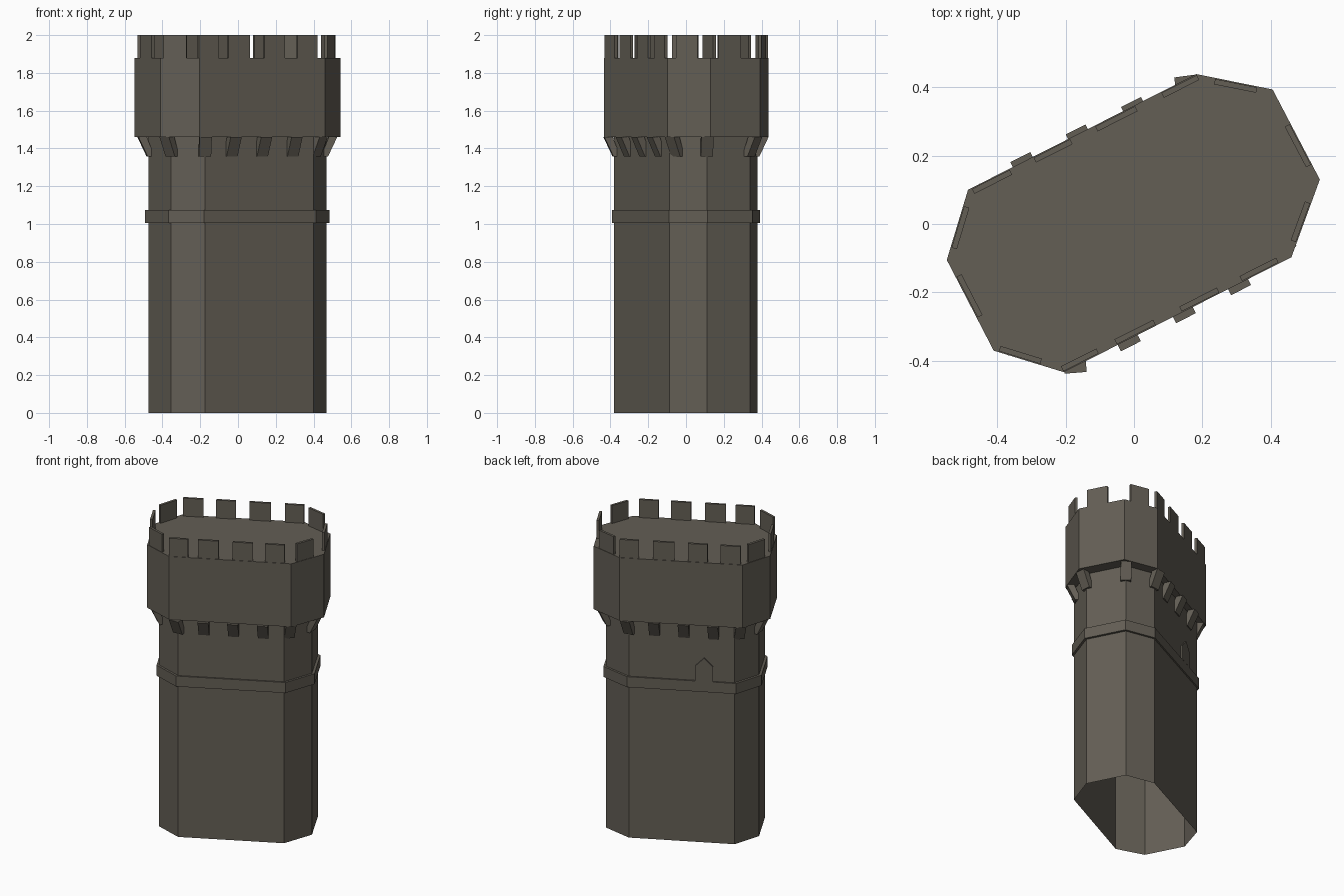
import bpy
import bmesh
from mathutils import Vector

old = bpy.data.objects.get("Cube")
if old:
    bpy.data.objects.remove(old, do_unlink=True)

stone = bpy.data.materials.new("grey_brown_stone")
stone.use_nodes = True
colour = (0.125, 0.112, 0.09, 1)
stone.diffuse_color = colour
bsdf = stone.node_tree.nodes["Principled BSDF"]
bsdf.inputs["Base Color"].default_value = colour
bsdf.inputs["Roughness"].default_value = 0.9


def finish(name, bm):
    bmesh.ops.recalc_face_normals(bm, faces=bm.faces)
    mesh = bpy.data.meshes.new(name)
    bm.to_mesh(mesh)
    bm.free()
    mesh.materials.append(stone)
    obj = bpy.data.objects.new(name, mesh)
    bpy.context.scene.collection.objects.link(obj)
    return obj


def loft(name, rings, caps=True, closed=False):
    """Bridge equal-length rings of points, optionally capped or looped."""
    bm = bmesh.new()
    loops = [[bm.verts.new(p) for p in ring] for ring in rings]
    pairs = list(zip(loops, loops[1:]))
    if closed:
        pairs.append((loops[-1], loops[0]))
    for a, b in pairs:
        for i in range(len(a)):
            j = (i + 1) % len(a)
            bm.faces.new((a[i], a[j], b[j], b[i]))
    if caps and not closed:
        bm.faces.new(loops[0])
        bm.faces.new(loops[-1])
    return finish(name, bm)


def ring(points, z, scale=1.0):
    return [Vector((p.x * scale, p.y * scale, z)) for p in points]


def outward(a, b):
    d = (b - a).normalized()
    return Vector((d.y, -d.x))


# Eight-sided footprints, counter-clockwise from the front-left corner
body = [Vector(p) for p in (
    (-0.175, -0.38), (0.40, -0.087), (0.468, 0.11), (0.35, 0.34),
    (0.157, 0.378), (-0.42, 0.09), (-0.475, -0.09), (-0.355, -0.322))]
head = [Vector(p) for p in (
    (-0.205, -0.433), (0.46, -0.097), (0.543, 0.13), (0.405, 0.393),
    (0.182, 0.438), (-0.485, 0.10), (-0.547, -0.105), (-0.41, -0.37))]

HEAD_Z, DECK_Z, TOP_Z = 1.46, 1.88, 2.0

# Main shaft, open underneath
loft("tower_body", [ring(body, 0), ring(body, HEAD_Z)], caps=False)

# String course around the shaft
loft("stone_band", [ring(body, 1.005), ring(body, 1.005, 1.034),
                    ring(body, 1.075, 1.034), ring(body, 1.075)], closed=True)

# Overhanging head with a flat deck
loft("tower_head", [ring(head, HEAD_Z), ring(head, DECK_Z)])

# Thin battlements: start and end fractions along each wall
battlements = [
    [(0, .155), (.235, .405), (.52, .685), (.785, .945)],
    [(.19, .69)],
    [(.17, .62)],
    [(.2, .75)],
    [(0, .155), (.27, .445), (.555, .715), (.82, .985)],
    [(.23, .82)],
    [(.19, .64)],
    [(.07, .66)],
]
for side, spans in enumerate(battlements):
    a, b = head[side], head[(side + 1) % 8]
    n = outward(a, b)
    for k, (s, e) in enumerate(spans):
        p, q = a.lerp(b, s) - n * 0.003, a.lerp(b, e) - n * 0.003
        base = [p, q, q - n * 0.016, p - n * 0.016]
        loft(f"battlement_{side + 1}_{k + 1}",
             [ring(base, DECK_Z), ring(base, TOP_Z)])


# Sloping brackets under the head
def bracket(name, pos, n, width=0.065):
    along = Vector((-n.y, n.x)) * width / 2
    profile = [(-0.03, 1.357), (0.006, 1.357), (0.055, HEAD_Z), (0.01, HEAD_Z)]
    rings = []
    for s in (-1, 1):
        pts = [pos + n * out + along * s for out, z in profile]
        rings.append([Vector((p.x, p.y, z)) for p, (out, z) in zip(pts, profile)])
    loft(name, rings)


for i in range(8):
    a, b, before = body[i], body[(i + 1) % 8], body[i - 1]
    n = outward(a, b)
    corner_n = (n + outward(before, a)).normalized()
    corner = a.lerp(b, 0.18) if i in (1, 5) else a
    bracket(f"corner_bracket_{i + 1}", corner, corner_n)
    if i in (0, 4):
        for k, t in enumerate((.245, .525, .805)):
            bracket(f"wall_bracket_{i + 1}_{k + 1}", a.lerp(b, t), n)

# Pointed window on the long back wall
a, b = body[4], body[5]
n = outward(a, b)
d = (b - a).normalized()
centre = a.lerp(b, 0.715)
outline = [(-.054, 1.075), (.054, 1.075), (.054, 1.175), (0, 1.23), (-.054, 1.175)]
rings = []
for out in (-0.005, 0.01):
    rings.append([Vector((*(centre + d * u + n * out), z)) for u, z in outline])
loft("pointed_window", rings)
